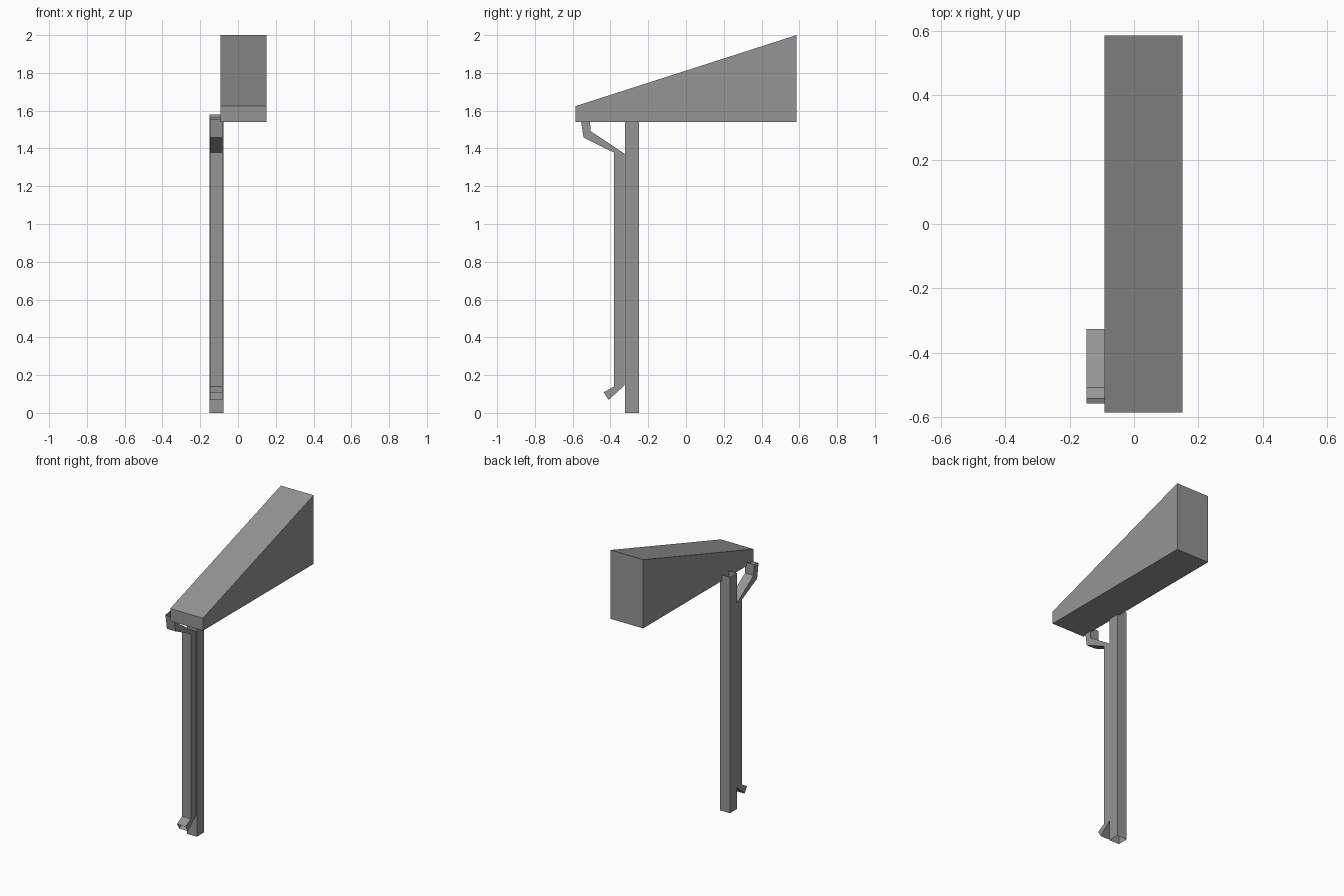
import bpy
import bmesh

cube = bpy.data.objects.get("Cube")
if cube:
    bpy.data.objects.remove(cube, do_unlink=True)

# Single plain grey
grey = bpy.data.materials.new("plain grey")
grey.use_nodes = True
colour = (0.3, 0.3, 0.3, 1)
grey.diffuse_color = colour
grey.node_tree.nodes["Principled BSDF"].inputs["Base Color"].default_value = colour


def loft(name, rings, capped):
    """Skin a list of rings; optionally close both ends."""
    bm = bmesh.new()
    loops = [[bm.verts.new(p) for p in ring] for ring in rings]
    for a, b in zip(loops, loops[1:]):
        n = len(a)
        for i in range(n):
            j = (i + 1) % n
            bm.faces.new((a[i], a[j], b[j], b[i]))
    if capped:
        bm.faces.new(loops[0])
        bm.faces.new(loops[-1])
    bmesh.ops.recalc_face_normals(bm, faces=bm.faces)
    mesh = bpy.data.meshes.new(name)
    bm.to_mesh(mesh)
    bm.free()
    mesh.materials.append(grey)
    obj = bpy.data.objects.new(name, mesh)
    bpy.context.collection.objects.link(obj)
    return obj


# Wedge roof: side profile (y, z) extruded across x
roof_side = [(-0.585, 1.54), (0.585, 1.54), (0.585, 2.0), (-0.585, 1.624)]
loft("roof", [[(x, y, z) for y, z in roof_side] for x in (-0.092, 0.15)], True)

# Hollow square post, open at both ends
post_plan = [(-0.151, -0.323), (-0.078, -0.323), (-0.078, -0.249), (-0.151, -0.249)]
loft("post", [[(x, y, z) for x, y in post_plan] for z in (0, 1.58)], False)

# Drainpipe: pairs of outer and inner (y, z) points from gutter to spout, open ends
pipe_path = [
    ((-0.558, 1.556), (-0.508, 1.565)),
    ((-0.542, 1.457), (-0.506, 1.492)),
    ((-0.381, 1.378), (-0.326, 1.373)),
    ((-0.381, 0.140), (-0.326, 0.145)),
    ((-0.436, 0.109), (-0.410, 0.069)),
]
left, right = -0.083, -0.147
loft("drainpipe", [[(right, *o), (left, *o), (left, *i), (right, *i)]
                   for o, i in pipe_path], False)
